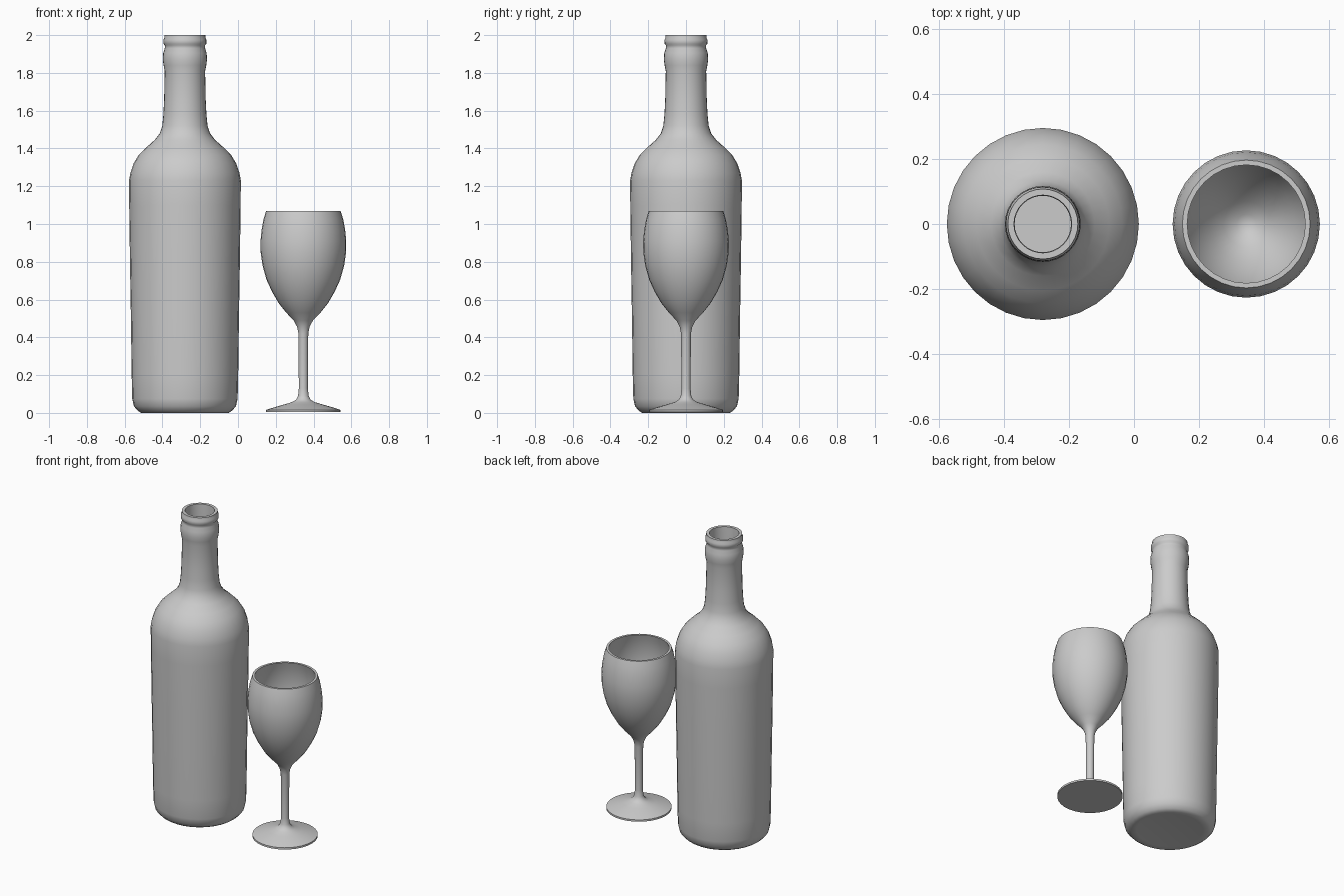
import bpy, bmesh
from math import pi, cos, sin


def lathe(name, profile, x, sides=32):
    """Turn an (r, z) profile about a vertical axis at x; r = 0 makes a pole."""
    bm = bmesh.new()
    rings = []
    for r, z in profile:
        if r == 0:
            rings.append([bm.verts.new((0, 0, z))] * sides)
        else:
            rings.append([bm.verts.new((r * cos(2 * pi * i / sides), r * sin(2 * pi * i / sides), z))
                          for i in range(sides)])
    for a, b in zip(rings, rings[1:]):
        for i in range(sides):
            j = (i + 1) % sides
            bm.faces.new(list(dict.fromkeys((a[i], a[j], b[j], b[i]))))
    bmesh.ops.recalc_face_normals(bm, faces=bm.faces)
    mesh = bpy.data.meshes.new(name)
    bm.to_mesh(mesh)
    bm.free()
    ob = bpy.data.objects.new(name, mesh)
    ob.location.x = x
    bpy.context.collection.objects.link(ob)
    bpy.ops.object.select_all(action='DESELECT')
    ob.select_set(True)
    bpy.context.view_layer.objects.active = ob
    bpy.ops.object.shade_smooth_by_angle(angle=pi / 4)
    return ob


# Bottle: outer wall from the base up, over the lip, then down the inside
bottle = [
    (0, 0.008), (0.2, 0.004), (0.232, 0.0), (0.25, 0.012), (0.27, 0.035), (0.279, 0.075),
    (0.282, 0.2), (0.286, 0.5), (0.291, 0.8), (0.295, 1.1), (0.296, 1.23),
    (0.289, 1.27), (0.272, 1.32), (0.245, 1.365), (0.205, 1.405), (0.16, 1.445),
    (0.133, 1.48), (0.12, 1.52), (0.114, 1.58), (0.11, 1.66), (0.107, 1.81),
    (0.113, 1.84), (0.117, 1.87), (0.115, 1.905), (0.107, 1.93), (0.106, 1.945),
    (0.113, 1.953), (0.114, 1.975), (0.109, 1.985), (0.108, 2.0),
    (0.089, 2.0), (0.087, 1.9), (0.09, 1.6), (0.1, 1.51), (0.14, 1.435), (0.185, 1.395),
    (0.252, 1.31), (0.275, 1.22), (0.262, 0.1), (0.23, 0.03), (0, 0.03)]
lathe("bottle", bottle, -0.281)

# Wine glass: foot, stem, bowl, rim, then the bowl's inside
glass = [
    (0, 0.004), (0.197, 0.004), (0.197, 0.016), (0.15, 0.031), (0.1, 0.045), (0.06, 0.057),
    (0.038, 0.07), (0.028, 0.09), (0.024, 0.13), (0.026, 0.42), (0.033, 0.455),
    (0.05, 0.488), (0.09, 0.53), (0.13, 0.58), (0.165, 0.64), (0.195, 0.705),
    (0.216, 0.78), (0.226, 0.85), (0.227, 0.91), (0.221, 0.97), (0.211, 1.025), (0.197, 1.07),
    (0.182, 1.07), (0.196, 1.025), (0.207, 0.97), (0.213, 0.91), (0.212, 0.85),
    (0.202, 0.78), (0.181, 0.71), (0.15, 0.645), (0.115, 0.588), (0.07, 0.535),
    (0.03, 0.505), (0, 0.497)]
lathe("wine_glass", glass, 0.346)
